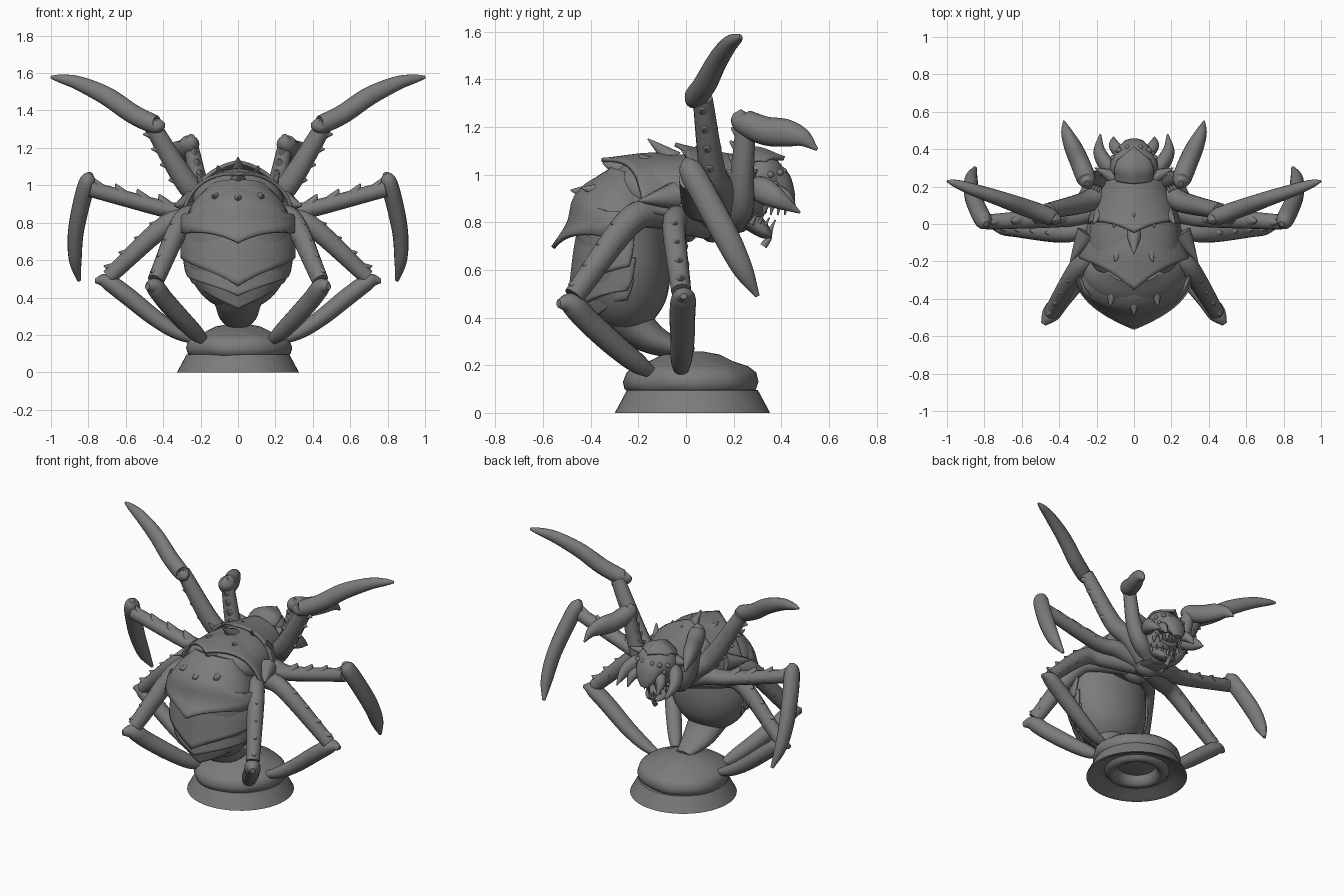
import bpy, bmesh, math
from mathutils import Vector as V

GREY = bpy.data.materials.new("dark_grey")
GREY.diffuse_color = (.2, .2, .2, 1)


def smooth_path(pts, steps):
    """Catmull-Rom through tuples of any length."""
    p = [V(q) for q in pts]
    p = [p[0] * 2 - p[1]] + p + [p[-1] * 2 - p[-2]]
    out = []
    for i in range(1, len(p) - 2):
        a, b, c, d = p[i - 1:i + 3]
        for k in range(steps):
            t = k / steps
            out.append((b * 2 + (c - a) * t + (a * 2 - b * 5 + c * 4 - d) * t * t
                        + (b * 3 - a - c * 3 + d) * t ** 3) * 0.5)
    return out + [p[-2]]


def tube(bm, pts, ref=(0, 1, 0), steps=6, n=16):
    """Loft of ellipses: each point is x, y, z, radius along ref, radius across."""
    path = smooth_path(pts, steps)
    pos = [V(q[:3]) for q in path]
    rings = []
    for i, q in enumerate(path):
        t = (pos[min(i + 1, len(pos) - 1)] - pos[max(i - 1, 0)]).normalized()
        a = V(ref) - t * t.dot(V(ref))
        a.normalize()
        b = t.cross(a)
        ra, rb = max(q[3], .002), max(q[4], .002)
        rings.append([bm.verts.new(pos[i] + a * ra * math.cos(2 * math.pi * k / n)
                                   + b * rb * math.sin(2 * math.pi * k / n)) for k in range(n)])
    for r, s in zip(rings, rings[1:]):
        for k in range(n):
            bm.faces.new((r[k], r[(k + 1) % n], s[(k + 1) % n], s[k]))
    for r, d in ((rings[0], 0), (rings[-1], -1)):
        c = bm.verts.new(pos[d])
        for k in range(n):
            bm.faces.new((r[k], r[(k + 1) % n], c))


def spike(bm, p, q, r):
    p, q = V(p), V(q)
    d = (q - p).normalized()
    ref = (1, 0, 0) if abs(d.x) < .8 else (0, 1, 0)
    m = p.lerp(q, .55)
    tube(bm, [(*p, r, r), (*m, r * .5, r * .5), (*q, .003, .003)], ref, 3, 10)


def ball(bm, c, r):
    res = bmesh.ops.create_uvsphere(bm, u_segments=24, v_segments=16, radius=1)
    for v in res['verts']:
        v.co = V((v.co.x * r[0] + c[0], v.co.y * r[1] + c[1], v.co.z * r[2] + c[2]))


def finish(name, bm, mirror=False, thick=0, angle=50):
    bmesh.ops.recalc_face_normals(bm, faces=bm.faces)
    me = bpy.data.meshes.new(name)
    bm.to_mesh(me)
    bm.free()
    me.materials.append(GREY)
    ob = bpy.data.objects.new(name, me)
    bpy.context.collection.objects.link(ob)
    if mirror:
        ob.modifiers.new("Mirror", 'MIRROR').use_mirror_merge = False
    if thick:
        s = ob.modifiers.new("Solidify", 'SOLIDIFY')
        s.thickness, s.offset = thick, 0
    bpy.ops.object.select_all(action='DESELECT')
    ob.select_set(True)
    bpy.context.view_layer.objects.active = ob
    bpy.ops.object.shade_smooth_by_angle(angle=math.radians(angle))


def plate(name, ridge, edge=.7, cusp=2, spread=88, flip=1, side=0, nu=36, nv=14):
    """Armour shell: ridge points are y, z, half width, drop; trailing edge comes to a point."""
    path = smooth_path(ridge, 10)
    bm = bmesh.new()
    grid = []
    for i in range(nu + 1):
        u = -1 + 2 * i / nu
        th = math.radians(spread) * u
        reach = edge + (1 - edge) * (1 - abs(u)) ** cusp + side * math.sin(math.pi * abs(u) ** 1.5)
        row = []
        for j in range(nv + 1):
            f = min(reach, 1) * j / nv * (len(path) - 1)
            k = min(int(f), len(path) - 2)
            q = path[k].lerp(path[k + 1], f - k)
            t = V((path[k + 1] - path[k])[:2]).normalized()
            nrm = V((t.y, -t.x)) * flip
            off = -q[3] * (1 - math.cos(th)) + .012 * (1 - abs(u)) ** 4 + .015 * (j / nv) ** 3
            row.append(bm.verts.new((q[2] * math.sin(th), q[0] + nrm.x * off, q[1] + nrm.y * off)))
        grid.append(row)
    for a, b in zip(grid, grid[1:]):
        for j in range(nv):
            bm.faces.new((a[j], a[j + 1], b[j + 1], b[j]))
    finish(name, bm, thick=.018)


def lathe(name, prof, cy, wobble=0, n=48):
    bm = bmesh.new()
    rings = []
    for r, z in prof:
        ring = []
        for k in range(n):
            a = 2 * math.pi * k / n
            w = 1 + wobble * (math.sin(3 * a + 9 * z) + .6 * math.sin(7 * a + 20 * z))
            ring.append(bm.verts.new((r * w * math.cos(a), cy + r * w * math.sin(a), z)))
        rings.append(ring)
    for r, s in zip(rings, rings[1:]):
        for k in range(n):
            bm.faces.new((r[k], r[(k + 1) % n], s[(k + 1) % n], s[k]))
    bm.faces.new(rings[0])
    bm.faces.new(rings[-1])
    finish(name, bm, angle=50)


def limb(name, upper, blade, bump_dir, ref=(0, 1, 0)):
    """Spiny upper segment plus a curved blade, mirrored to both sides."""
    bm = bmesh.new()
    tube(bm, upper, ref)
    a, b = V(upper[-2]), V(upper[-1])
    lean = (b - a).to_3d().normalized() * .02
    for t in (.1, .37, .64, .9):
        q = a.lerp(b, t)
        p = V(q[:3])
        spike(bm, p - lean, p + lean + V(bump_dir) * (q[3] + .026), q[3] * 1.05)
    finish(name + "_upper", bm, True)
    bm = bmesh.new()
    tube(bm, blade, ref, 8)
    finish(name + "_blade", bm, True)


# base: flared hollow foot with rounded inner ring, and rock mound
lathe("base_foot", [(.12, .085), (.13, .05), (.145, .025), (.17, .015), (.195, .025), (.21, .045), (.25, .04),
                    (.3, .005), (.326, 0), (.275, .095), (.2, .11)], .027)
lathe("base_rock", [(.25, .08), (.275, .1), (.284, .13), (.272, .17), (.24, .195), (.18, .215),
                    (.12, .245), (.05, .258)], .02, .018)

# bulbous abdomen and the tail reaching the rock
bm = bmesh.new()
tube(bm, [(0, -.22, 1.0, .1, .15), (0, -.26, .87, .19, .26), (0, -.265, .72, .195, .28),
          (0, -.26, .57, .195, .27), (0, -.255, .45, .165, .22), (0, -.25, .37, .1, .14), (0, -.25, .34, .03, .05)], n=32)
finish("abdomen", bm)
bm = bmesh.new()
tube(bm, [(0, -.28, .45, .12, .16), (0, -.22, .37, .09, .125), (0, -.12, .3, .06, .1), (0, .03, .25, .025, .05)], n=24)
finish("tail", bm)

# thorax
bm = bmesh.new()
tube(bm, [(0, -.3, .92, .08, .15), (0, -.2, .93, .14, .23), (0, -.05, .92, .165, .24),
          (0, .1, .91, .165, .21), (0, .22, .92, .15, .16), (0, .32, .94, .1, .1)], (0, 0, 1), n=32)
finish("thorax", bm)

# overlapping back armour
plate("neck_plate", [(.24, 1.06, .17, .17), (.1, 1.08, .22, .2), (-.05, 1.1, .26, .22)], .75, 3)
plate("shoulder_plate", [(.04, 1.045, .24, .24), (-.14, 1.07, .28, .25), (-.35, 1.035, .31, .25)], .68, 3.2)
plate("back_plate", [(-.2, 1.01, .25, .22), (-.36, .975, .28, .23), (-.45, .9, .3, .25), (-.475, .79, .315, .25),
                     (-.535, .68, .315, .24)], .74, 2.4)
plate("abdomen_plate_1", [(-.42, .84, .285, .22), (-.45, .68, .3, .24), (-.465, .46, .285, .24)], .62, 1.7, side=.04)
plate("abdomen_plate_2", [(-.42, .68, .29, .22), (-.44, .54, .27, .22), (-.435, .41, .24, .2)], .6, 1.7, side=.04)
plate("abdomen_plate_3", [(-.41, .58, .265, .2), (-.42, .46, .225, .18), (-.38, .35, .16, .15)], .65, 1.7, side=.04)

# spikes on the back armour
bm = bmesh.new()
for p, q, r in [((0, -.05, 1.06), (0, -.16, 1.15), .045), ((0, -.27, 1.02), (0, -.35, 1.05), .045),
                ((0, .1, 1.05), (0, .04, 1.12), .035), ((0, -.38, .92), (0, -.485, .935), .05)]:
    spike(bm, p, q, r)
for s in (-1, 1):
    for p, q, r in [((.09, .06, 1.04), (.11, -.02, 1.105), .035), ((.08, -.12, 1.03), (.1, -.2, 1.085), .04),
                    ((.18, .06, .98), (.22, .0, 1.065), .035), ((.11, -.35, .93), (.13, -.44, .945), .04),
                    ((.25, -.05, .91), (.34, -.2, .89), .06)]:
        spike(bm, (s * p[0], *p[1:]), (s * q[0], *q[1:]), r)
finish("back_spikes", bm)

# five pairs of limbs
limb("raised_scythe",
     [(.06, .16, .79, .055, .055), (.18, .15, .92, .06, .06), (.28, .11, 1.02, .055, .06), (.46, .07, 1.32, .042, .045)],
     [(.42, .01, 1.345, .015, .02), (.44, .035, 1.325, .045, .048), (.56, .08, 1.38, .048, .052), (.7, .13, 1.475, .042, .05),
      (.85, .18, 1.545, .034, .038), (.95, .215, 1.57, .022, .022), (1.0, .23, 1.578, .006, .008)], (.8, -.1, -.5))
limb("front_claw",
     [(.05, .2, .8, .05, .05), (.14, .23, .86, .055, .055), (.2, .235, .98, .05, .05), (.25, .25, 1.2, .04, .042)],
     [(.25, .215, 1.265, .015, .02), (.255, .24, 1.225, .05, .052), (.29, .33, 1.185, .052, .06), (.33, .42, 1.175, .046, .058),
      (.36, .49, 1.155, .03, .038), (.375, .55, 1.105, .005, .006)], (-.3, -.9, 0), (1, 0, 0))
limb("side_leg",
     [(.05, .12, .79, .05, .05), (.2, .08, .85, .06, .055), (.36, .04, .865, .055, .045), (.79, .01, .98, .04, .042)],
     [(.79, .0, 1.065, .015, .015), (.805, .02, 1.02, .05, .044), (.84, .09, .89, .055, .046), (.868, .17, .74, .054, .042),
      (.87, .24, .6, .042, .034), (.85, .3, .49, .01, .01)], (0, -.1, .9))
limb("middle_leg",
     [(.05, .08, .78, .05, .05), (.22, .0, .8, .055, .055), (.38, -.05, .79, .05, .055), (.69, -.02, .51, .042, .042)],
     [(.765, -.01, .49, .015, .012), (.7, -.01, .485, .05, .042), (.6, -.015, .415, .054, .048), (.45, -.015, .295, .05, .045),
      (.32, -.02, .21, .042, .036), (.18, -.02, .155, .018, .014)], (.65, 0, .65))
limb("rear_leg",
     [(.06, .02, .79, .05, .05), (.2, -.12, .83, .055, .055), (.3, -.24, .8, .055, .06), (.44, -.47, .49, .042, .047)],
     [(.485, -.535, .46, .015, .018), (.445, -.48, .455, .048, .048), (.39, -.41, .385, .048, .052), (.3, -.3, .285, .048, .05),
      (.22, -.2, .205, .04, .042), (.16, -.12, .155, .014, .014)], (.5, -.5, .5), (1, 1, 0))

# chest folds where the limbs meet
bm = bmesh.new()
for y, z in ((.22, .8), (.11, .76), (.0, .76)):
    tube(bm, [(-.14, y, z + .06, .025, .025), (0, y, z - .01, .045, .035), (.14, y, z + .06, .025, .025)], (0, 1, 0), 5, 12)
finish("chest_folds", bm)

# head: skull with drooping snout, lower jaw, brow
bm = bmesh.new()
ball(bm, (0, .305, .98), (.13, .115, .11))
tube(bm, [(0, .31, 1.0, .08, .11), (0, .38, .97, .065, .095), (0, .425, .91, .035, .065), (0, .44, .86, .015, .03)],
     (0, 1, 0), 5, 20)
finish("skull", bm)
bm = bmesh.new()
tube(bm, [(0, .2, .86, .05, .09), (0, .27, .81, .045, .085), (0, .33, .76, .03, .07), (0, .36, .745, .01, .04)],
     (0, 0, 1), 5, 20)
tube(bm, [(0, .33, .77, .015, .02), (0, .35, .74, .012, .012), (0, .325, .7, .016, .016)], (0, 1, 0), 4, 10)
finish("lower_jaw", bm)
plate("brow_plate", [(.22, 1.075, .1, .07), (.3, 1.095, .1, .06), (.4, 1.045, .07, .05)], .75, 1.5, 75, -1)

# eyes
bm = bmesh.new()
for x, y, z, r in [(.035, .41, 1.015, .014), (.08, .395, 1.01, .015), (.112, .355, 1.0, .014),
                   (.06, .405, .97, .012), (.1, .375, .96, .012)]:
    ball(bm, (x, y, z), (r, r, r))
finish("eyes", bm, True)

# mandibles, cheek horns, fangs and teeth
bm = bmesh.new()
tube(bm, [(.1, .27, .95, .035, .04), (.15, .32, .935, .042, .055), (.185, .39, .895, .032, .04),
          (.18, .48, .84, .004, .004)], (1, 0, 0))
tube(bm, [(.07, .37, .93, .032, .035), (.105, .42, .9, .03, .03), (.11, .465, .84, .004, .004)], (1, 0, 0))
spike(bm, (.11, .25, .99), (.21, .3, 1.02), .04)
for i in range(4):
    x, y = .018 + .03 * i, .425 - .03 * i
    spike(bm, (x, y, .9 - .01 * i), (x, y - .01, .83), .016)
    spike(bm, (x * .8, .35 - .025 * i, .76 + .012 * i), (x, .375 - .025 * i, .81 + .01 * i), .013)
finish("mandibles_and_teeth", bm, True)
